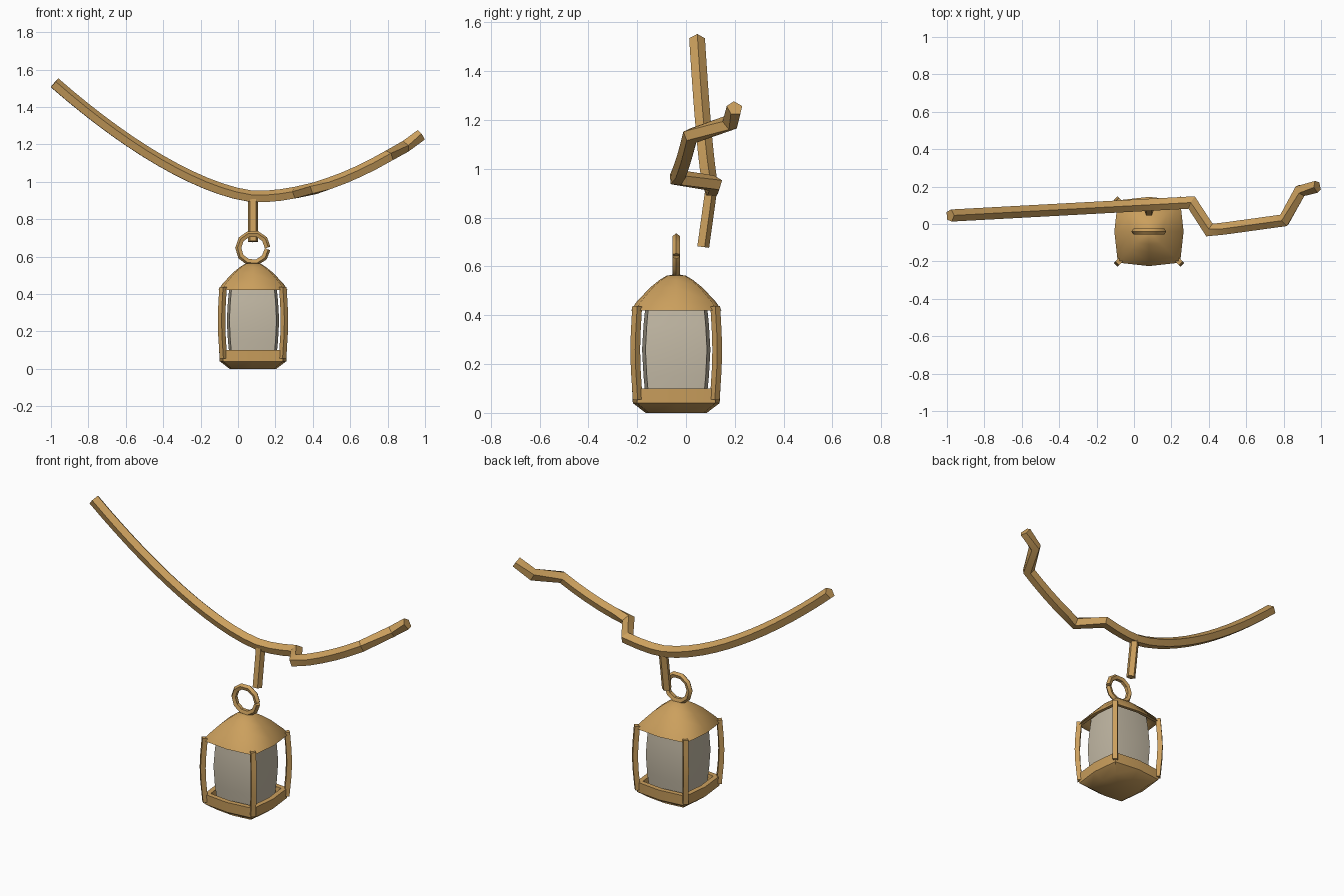
import bpy, math
from mathutils import Vector

if "Cube" in bpy.data.objects:
    bpy.data.objects.remove(bpy.data.objects["Cube"])


def material(name, col):
    m = bpy.data.materials.new(name)
    m.diffuse_color = (*col, 1)
    m.use_nodes = True
    m.node_tree.nodes["Principled BSDF"].inputs["Base Color"].default_value = m.diffuse_color
    return m


BRASS = material("golden_wood", (0.60, 0.35, 0.11))
GLASS = material("pale_glass", (0.55, 0.49, 0.38))
CX, CY = 0.08, -0.04          # lantern axis


def make(name, verts, faces, mat, angle=30):
    me = bpy.data.meshes.new(name)
    me.from_pydata(verts, [], faces)
    me.materials.append(mat)
    ob = bpy.data.objects.new(name, me)
    bpy.context.collection.objects.link(ob)
    bpy.ops.object.select_all(action='DESELECT')
    ob.select_set(True)
    bpy.context.view_layer.objects.active = ob
    bpy.ops.object.mode_set(mode='EDIT')
    bpy.ops.mesh.select_all(action='SELECT')
    bpy.ops.mesh.normals_make_consistent(inside=False)
    bpy.ops.object.mode_set(mode='OBJECT')
    bpy.ops.object.shade_smooth_by_angle(angle=math.radians(angle))
    return ob


def sweep(name, path, r, n, ref, phase, mat):
    """Run an n-sided section along a path with mitred corners."""
    path = [Vector(p) for p in path]
    ref, verts, faces = Vector(ref), [], []
    last = len(path) - 1
    for i, p in enumerate(path):
        d_in = (p - path[i - 1]).normalized() if i else (path[1] - p).normalized()
        d_out = (path[i + 1] - p).normalized() if i < last else d_in
        t = (d_in + d_out).normalized()
        side = d_in.cross(ref).normalized()
        up = side.cross(d_in)
        for k in range(n):
            a = phase + math.tau * k / n
            o = r * (math.cos(a) * side + math.sin(a) * up)
            verts.append(p + o - d_in * (o.dot(t) / d_in.dot(t)))
    for i in range(last):
        for k in range(n):
            a, b = i * n + k, i * n + (k + 1) % n
            faces.append((a, b, b + n, a + n))
    faces += [tuple(range(n)), tuple(range(last * n, last * n + n))]
    return make(name, verts, faces, mat)


def bulged_lathe(name, profile, mat, angle):
    """Stack bulged-square rings (half width, height); zero width is a pole."""
    verts, rings, faces = [], [], []
    for h, z in profile:
        if h == 0:
            rings.append([len(verts)] * 8)
            verts.append((CX, CY, z))
            continue
        rings.append(list(range(len(verts), len(verts) + 8)))
        c = h * 0.9
        for x, y in ((h, 0), (c, c), (0, h), (-c, c), (-h, 0), (-c, -c), (0, -h), (c, -c)):
            verts.append((CX + x, CY + y, z))
    for lo, hi in zip(rings, rings[1:]):
        for k in range(8):
            j = (k + 1) % 8
            faces.append(tuple(dict.fromkeys((lo[k], lo[j], hi[j], hi[k]))))
    return make(name, verts, faces, mat, angle)


# Branch: sagging curve from the front, kinked sideways from above
def branch_z(x):
    d = x - 0.1
    return 0.917 + (0.603 * (-d / 1.075) ** 1.55 if d < 0 else 0.328 * (d / 0.875) ** 1.876)


KINKS = [(-0.983, 0.045), (0.31, 0.115), (0.405, -0.035), (0.805, 0.02), (0.89, 0.18), (0.98, 0.2)]
path = []
for (x0, y0), (x1, y1) in zip(KINKS, KINKS[1:]):
    steps = max(1, round((x1 - x0) / 0.08))
    for s in range(steps):
        x = x0 + (x1 - x0) * s / steps
        path.append((x, y0 + (y1 - y0) * s / steps, branch_z(x)))
path.append((0.98, 0.2, branch_z(0.98)))
sweep("branch", path, 0.034, 5, (0, 0, 1), math.pi / 2, BRASS)

# Peg hanging below the branch
sweep("hanging_peg", [(CX, 0.068, 0.68), (CX, 0.1, 0.91)], 0.027, 5, (0, 1, 0), math.pi / 2, BRASS)

# Carrying ring, with a narrow split on one side
ring = []
for i in range(11):
    a = math.radians(2 + 35.4 * i)
    ring.append((CX + 0.077 * math.cos(a), CY, 0.645 + 0.077 * math.sin(a)))
sweep("carrying_ring", ring, 0.017, 5, (0, 1, 0), math.pi, BRASS)

# Lantern roof, a hollow shell
bulged_lathe("roof", [(0, 0.569), (0.04, 0.562), (0.068, 0.545), (0.108, 0.513), (0.165, 0.452),
                      (0.185, 0.42), (0.165, 0.42), (0.15, 0.44), (0.1, 0.495), (0, 0.53)], BRASS, 65)

# Lantern base, a shallow tray
bulged_lathe("base", [(0, 0), (0.125, 0), (0.178, 0.04), (0.181, 0.1), (0.152, 0.1),
                      (0.145, 0.05), (0, 0.05)], BRASS, 40)

# Glass barrel
bulged_lathe("glass", [(0, 0.05), (0.124, 0.05), (0.134, 0.15), (0.14, 0.26),
                       (0.134, 0.36), (0.124, 0.46), (0, 0.46)], GLASS, 40)

# Four bowed corner posts
for sx in (-1, 1):
    for sy in (-1, 1):
        pts = [(CX + sx * o, CY + sy * o, z)
               for o, z in ((0.158, 0.055), (0.166, 0.18), (0.168, 0.26), (0.166, 0.33), (0.16, 0.437))]
        sweep("corner_post", pts, 0.02, 4, (sx, sy, 0), math.pi / 4, BRASS)
